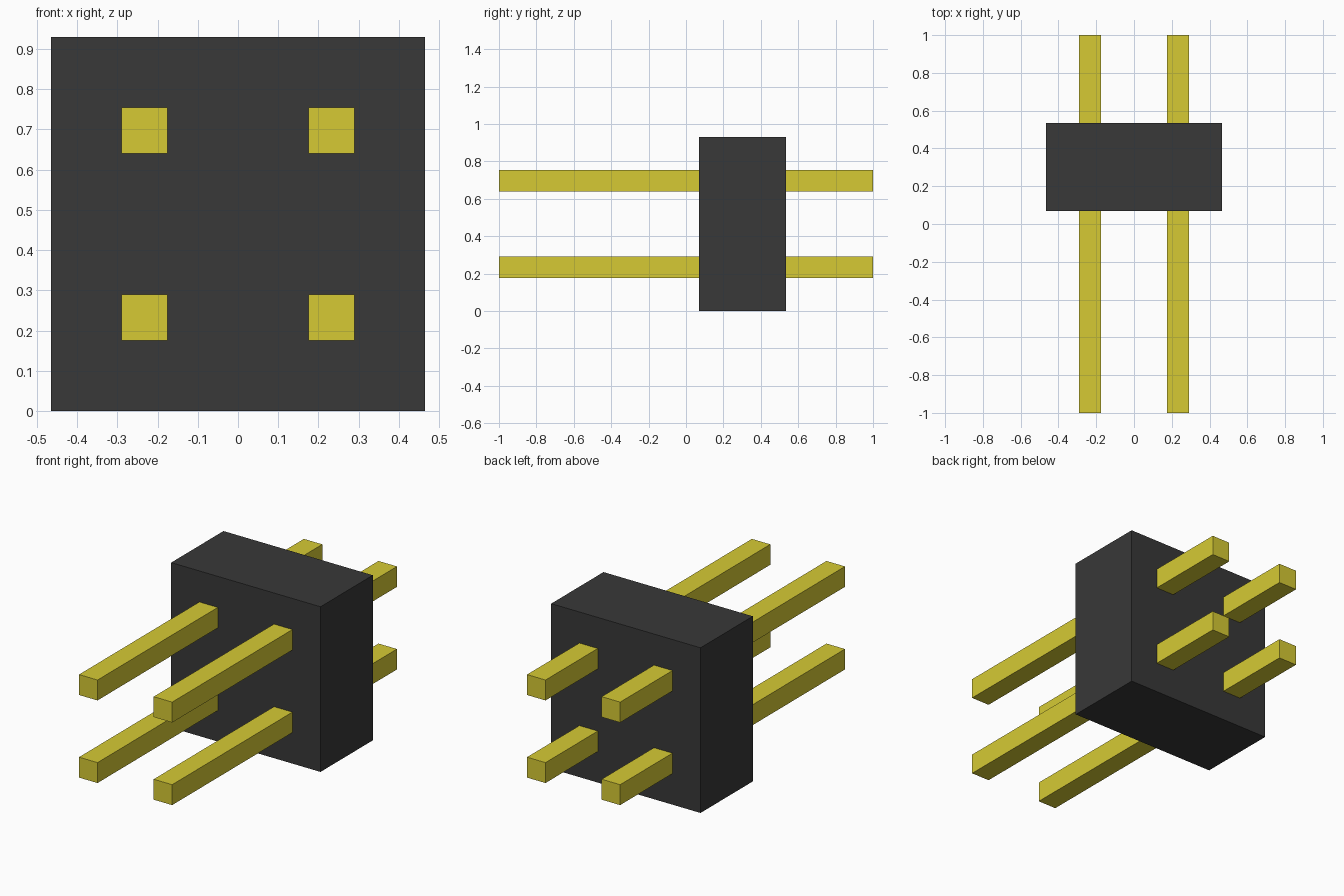
import bpy

if "Cube" in bpy.data.objects:
    bpy.data.objects.remove(bpy.data.objects["Cube"])

PITCH = 0.465          # spacing between pins
PIN = 0.115            # pin thickness
BODY_Y = (0.07, 0.535)


def material(name, rgb):
    mat = bpy.data.materials.new(name)
    mat.diffuse_color = (*rgb, 1)
    mat.use_nodes = True
    mat.node_tree.nodes["Principled BSDF"].inputs["Base Color"].default_value = mat.diffuse_color
    return mat


def box(name, centre, size, mat):
    bpy.ops.mesh.primitive_cube_add(size=1, location=centre)
    ob = bpy.context.object
    ob.name = name
    ob.scale = size
    bpy.ops.object.transform_apply(location=False, rotation=False, scale=True)
    ob.data.materials.append(mat)
    return ob


black = material("black_plastic", (0.04, 0.04, 0.04))
gold = material("gold_metal", (0.67, 0.59, 0.034))

# Plastic housing block
box("housing", (0, sum(BODY_Y) / 2, PITCH),
    (2 * PITCH, BODY_Y[1] - BODY_Y[0], 2 * PITCH), black)

# Two by two grid of square pins running through the housing
for row, z in (("lower", PITCH / 2), ("upper", PITCH * 1.5)):
    for side, x in (("left", -PITCH / 2), ("right", PITCH / 2)):
        box(f"{row}_{side}_pin", (x, 0, z), (PIN, 2, PIN), gold)
